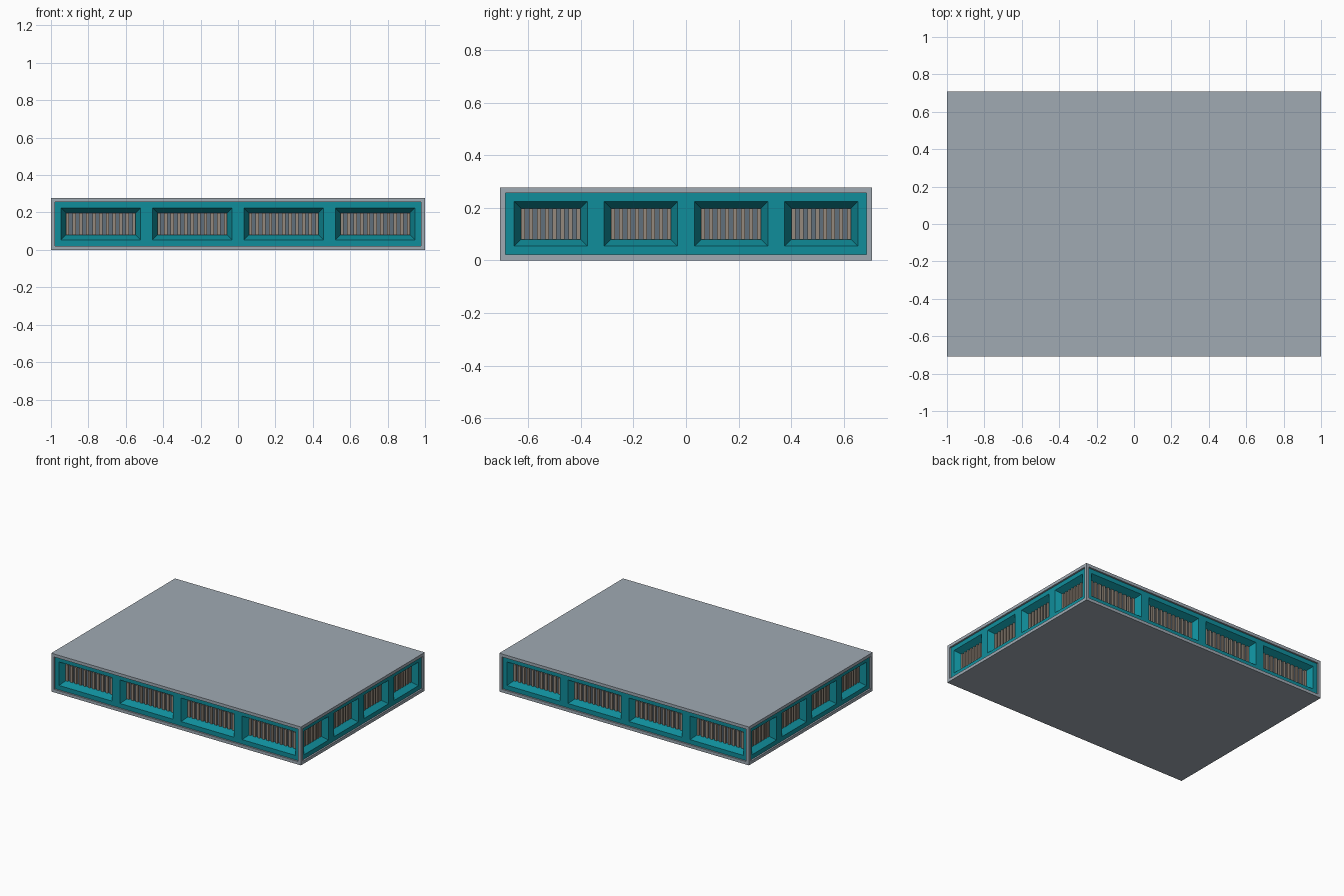
import bpy, bmesh
from math import pi
from mathutils import Matrix

if "Cube" in bpy.data.objects:
    bpy.data.objects.remove(bpy.data.objects["Cube"])

HX, HY, H = 1.0, 0.708, 0.278   # half length, half depth, height
RIM, SINK = 0.022, 0.012        # grey rim width, panel setback
MARGIN, TAPER, DEPTH = 0.032, 0.026, 0.05
PROUD = 0.012                   # slat thickness


def material(name, rgb):
    m = bpy.data.materials.new(name)
    m.diffuse_color = (*rgb, 1)
    m.use_nodes = True
    m.node_tree.nodes["Principled BSDF"].inputs["Base Color"].default_value = m.diffuse_color
    return m


GREY = material("shell_grey", (0.35, 0.40, 0.45))
TEAL = material("teal", (0.005, 0.27, 0.33))
SLATE = material("slate", (0.12, 0.16, 0.20))
TAN = material("tan", (0.30, 0.25, 0.20))


def finish(bm, name, *mats):
    mesh = bpy.data.meshes.new(name)
    bm.to_mesh(mesh)
    bm.free()
    ob = bpy.data.objects.new(name, mesh)
    for m in mats:
        mesh.materials.append(m)
    bpy.context.collection.objects.link(ob)
    return ob


def box(bm, x0, x1, y0, y1, z0, z1):
    mat = Matrix.Translation(((x0 + x1) / 2, (y0 + y1) / 2, (z0 + z1) / 2)) \
        @ Matrix.Diagonal((x1 - x0, y1 - y0, z1 - z0, 1))
    bmesh.ops.create_cube(bm, size=1, matrix=mat)


# Outer shell: a slab whose four sides are inset, sunk and opened
bm = bmesh.new()
box(bm, -HX, HX, -HY, HY, 0, H)
bm.normal_update()
sides = [f for f in bm.faces if abs(f.normal.z) < 0.5]
bmesh.ops.inset_individual(bm, faces=sides, thickness=RIM, use_even_offset=True)
bmesh.ops.inset_individual(bm, faces=sides, thickness=0, depth=-SINK)
bmesh.ops.delete(bm, geom=sides, context='FACES')
finish(bm, "shell", GREY)


def side(name, half, dist, slats, angle):
    y = -dist + SINK
    w = 2 * (half - RIM) / 4
    xs = [-half + RIM + i * w for i in range(5)]

    # Panel with four tapered window recesses
    bm = bmesh.new()
    cells = []
    for x0, x1 in zip(xs, xs[1:]):
        corners = ((x0, RIM), (x1, RIM), (x1, H - RIM), (x0, H - RIM))
        cells.append(bm.faces.new([bm.verts.new((x, y, z)) for x, z in corners]))
    bm.normal_update()
    bmesh.ops.inset_individual(bm, faces=cells, thickness=MARGIN, use_even_offset=True)
    bmesh.ops.inset_individual(bm, faces=cells, thickness=TAPER, depth=-DEPTH,
                               use_even_offset=True)
    for f in cells:
        f.material_index = 1
    bmesh.ops.remove_doubles(bm, verts=bm.verts, dist=1e-5)
    panel = finish(bm, name + "_panel", TEAL, SLATE)

    # Vertical slats at the back of each window
    bm = bmesh.new()
    edge = MARGIN + TAPER
    step = (w - 2 * edge) / (2 * slats - 1)
    for x0 in xs[:4]:
        for i in range(slats):
            a = x0 + edge + 2 * i * step
            box(bm, a, a + step, y + DEPTH - PROUD, y + DEPTH,
                RIM + edge, H - RIM - edge)
    slat_ob = finish(bm, name + "_slats", TAN)

    for ob in (panel, slat_ob):
        ob.rotation_euler.z = angle


side("front", HX, HY, 11, 0)
side("right", HY, HX, 8, pi / 2)
side("back", HX, HY, 11, pi)
side("left", HY, HX, 8, -pi / 2)
